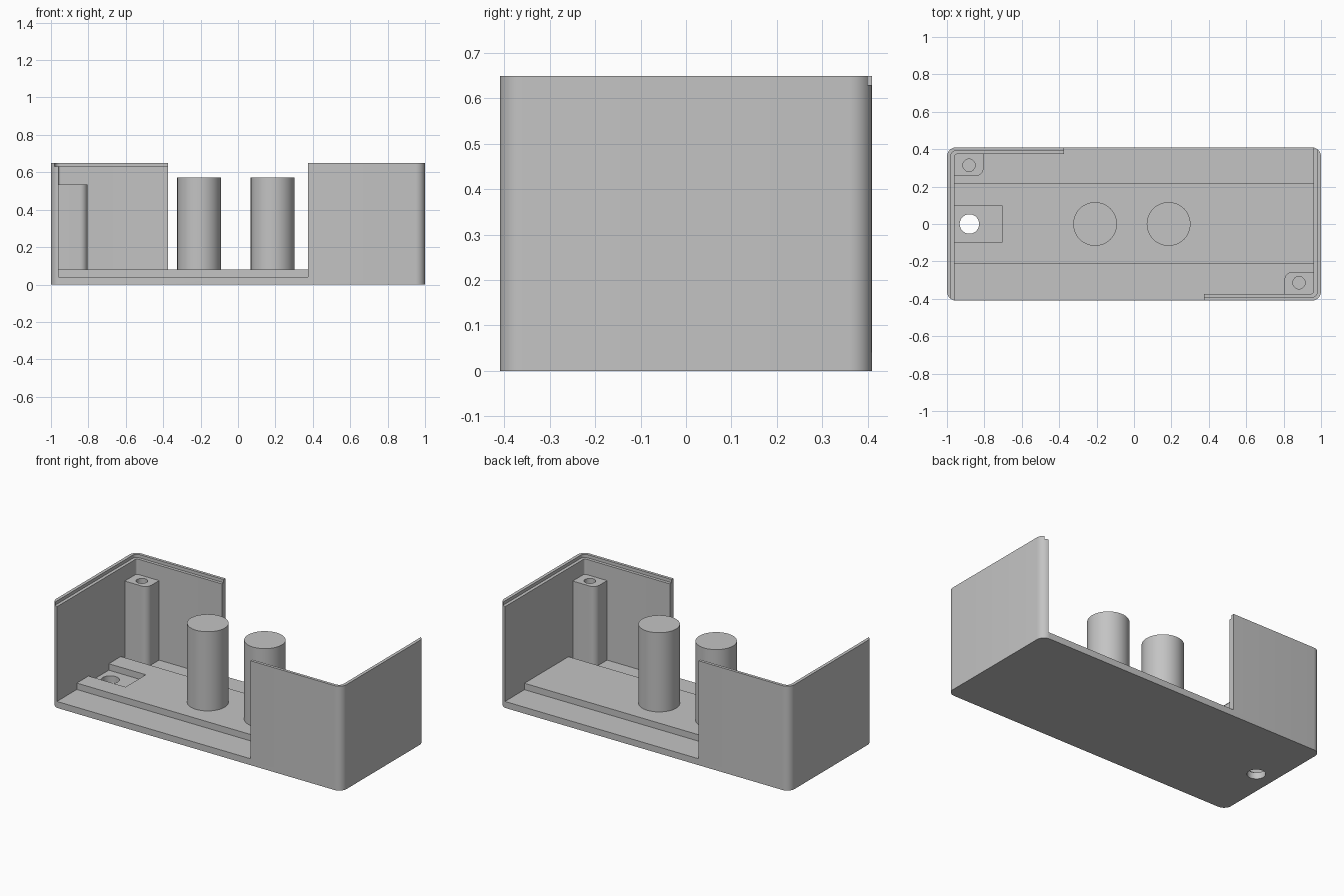
import bpy, bmesh, math

old = bpy.data.objects.get("Cube")
if old:
    bpy.data.objects.remove(old, do_unlink=True)

grey = bpy.data.materials.new("light grey plastic")
grey.use_nodes = True
color = (0.55, 0.55, 0.55, 1)
grey.diffuse_color = color
grey.node_tree.nodes["Principled BSDF"].inputs["Base Color"].default_value = color


def prism(name, x, y, z, radii=(0, 0, 0, 0), steps=8):
    """Upright block; corner radii run counterclockwise from (+x, +y)."""
    corners = [(x[1], y[1], -1, -1), (x[0], y[1], 1, -1),
               (x[0], y[0], 1, 1), (x[1], y[0], -1, 1)]
    points = []
    for i, ((cx, cy, sx, sy), r) in enumerate(zip(corners, radii)):
        if r == 0:
            points.append((cx, cy))
            continue
        for k in range(steps + 1):
            a = (i + k / steps) * math.pi / 2
            points.append((cx + sx * r + r * math.cos(a), cy + sy * r + r * math.sin(a)))
    bm = bmesh.new()
    base = bm.faces.new([bm.verts.new((px, py, z[0])) for px, py in points])
    top = bmesh.ops.extrude_face_region(bm, geom=[base])["geom"]
    bmesh.ops.translate(bm, vec=(0, 0, z[1] - z[0]),
                        verts=[v for v in top if isinstance(v, bmesh.types.BMVert)])
    bmesh.ops.recalc_face_normals(bm, faces=bm.faces)
    mesh = bpy.data.meshes.new(name)
    bm.to_mesh(mesh)
    bm.free()
    mesh.materials.append(grey)
    obj = bpy.data.objects.new(name, mesh)
    bpy.context.collection.objects.link(obj)
    return obj


def cylinder(name, x, y, z, r):
    bpy.ops.mesh.primitive_cylinder_add(vertices=48, radius=r, depth=z[1] - z[0],
                                        location=(x, y, (z[0] + z[1]) / 2))
    obj = bpy.context.object
    obj.name = name
    obj.data.materials.append(grey)
    return obj


def activate(obj):
    bpy.ops.object.select_all(action="DESELECT")
    bpy.context.view_layer.objects.active = obj
    obj.select_set(True)


def cut(obj, cutter):
    activate(obj)
    mod = obj.modifiers.new("cut", "BOOLEAN")
    mod.operation = "DIFFERENCE"
    mod.solver = "EXACT"
    mod.object = cutter
    bpy.ops.object.modifier_apply(modifier=mod.name)
    bpy.data.objects.remove(cutter, do_unlink=True)


def smooth(obj):
    activate(obj)
    bpy.ops.object.shade_smooth_by_angle(angle=math.radians(30))


FLOOR, PLATE, LIP, TOP = 0.04, 0.08, 0.63, 0.65

# Rounded tray with hollow inside and stepped rim
shell = prism("case_shell", (-1, 1), (-0.41, 0.41), (0, TOP), (0.05,) * 4)
cut(shell, prism("hollow", (-0.96, 0.96), (-0.373, 0.373), (FLOOR, 1), (0.012,) * 4))
cut(shell, prism("rim_step", (-0.98, 0.98), (-0.392, 0.392), (LIP, 1), (0.03,) * 4))

# Diagonally opposite wall openings
for s in (1, -1):
    y = sorted((s * 0.3, s * 0.5))
    cut(shell, prism("opening", sorted((-s * 0.373, s * 0.96)), y, (FLOOR, 1)))
    cut(shell, prism("rim_opening", sorted((-s * 0.373, s * 0.98)), y, (LIP, 1)))

# Cable hole through the floor
cut(shell, cylinder("hole", -0.88, 0, (-0.1, 0.2), 0.052))
smooth(shell)

# Raised centre plate with a pocket around the hole
plate = prism("centre_plate", (-0.96, 0.96), (-0.215, 0.218), (FLOOR, PLATE))
cut(plate, prism("pocket", (-1.1, -0.705), (-0.1, 0.1), (0, 0.2)))

# Screw posts in two opposite corners
for name, s in (("back_screw_post", -1), ("front_screw_post", 1)):
    radii = (0, 0.04, 0, 0) if s > 0 else (0, 0, 0, 0.04)
    post = prism(name, sorted((s * 0.805, s * 0.96)), sorted((-s * 0.257, -s * 0.373)),
                 (FLOOR, 0.535), radii)
    cut(post, cylinder("screw_hole", s * 0.882, -s * 0.314, (0.2, 0.7), 0.033))
    smooth(post)

# Two tall round pillars
for name, x in (("right_pillar", -0.208), ("left_pillar", 0.185)):
    smooth(cylinder(name, x, 0, (PLATE, 0.573), 0.117))
